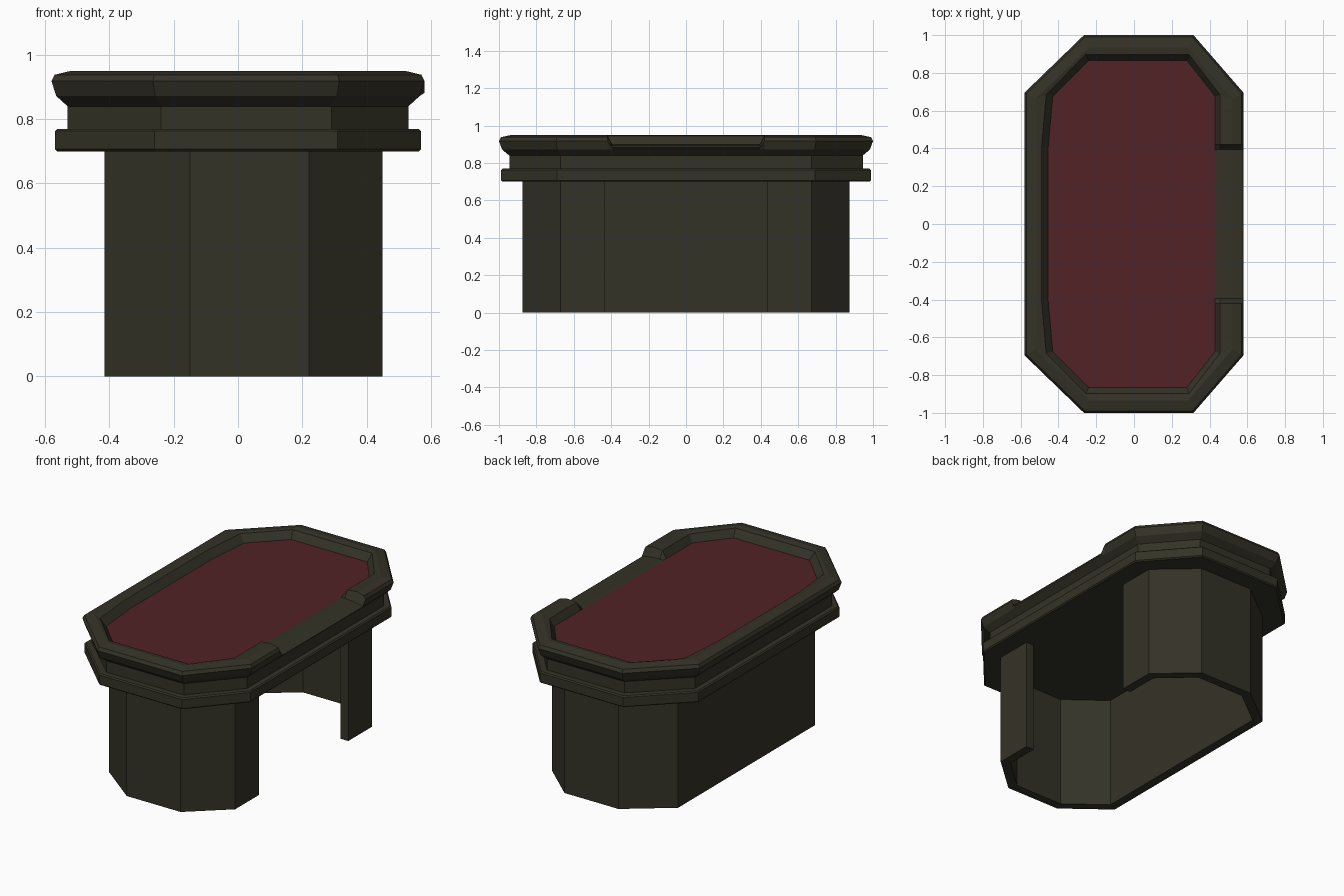
import bpy, bmesh

if "Cube" in bpy.data.objects:
    bpy.data.objects.remove(bpy.data.objects["Cube"])


def material(name, rgb):
    m = bpy.data.materials.new(name)
    m.diffuse_color = (*rgb, 1)
    m.use_nodes = True
    m.node_tree.nodes["Principled BSDF"].inputs["Base Color"].default_value = m.diffuse_color
    return m


WOOD = material("dark olive wood", (0.034, 0.032, 0.020))
FELT = material("dark red felt", (0.085, 0.0165, 0.019))


def loft(name, rings, mat, wrap=False, caps=True):
    """Skin a list of closed rings; cap the ends or wrap round to the start."""
    bm = bmesh.new()
    vs = [[bm.verts.new(p) for p in r] for r in rings]
    n = len(rings[0])
    pairs = list(zip(vs, vs[1:])) + ([(vs[-1], vs[0])] if wrap else [])
    for a, b in pairs:
        for i in range(n):
            j = (i + 1) % n
            bm.faces.new((a[i], a[j], b[j], b[i]))
    if caps and not wrap:
        bm.faces.new(vs[0])
        bm.faces.new(vs[-1])
    bmesh.ops.recalc_face_normals(bm, faces=bm.faces)
    me = bpy.data.meshes.new(name)
    bm.to_mesh(me)
    bm.free()
    me.materials.append(mat)
    ob = bpy.data.objects.new(name, me)
    bpy.context.collection.objects.link(ob)
    return ob


def ring(z, left, right, hy, xl, xr, yc, bow=0.0, dip=None):
    """Long octagon; bow pushes out the left middle, dip lowers the right middle."""
    zd = z if dip is None else min(z, dip)
    half = [(-left - bow, 0.40, z), (-left, yc, z), (xl, hy, z), (xr, hy, z),
            (right, yc, z), (right, 0.42, z), (right, 0.395, zd)]
    return half + [(x, -y, h) for x, y, h in reversed(half)]


def outer(z, o, dip=None):
    """Octagon grown by o from the neck outline."""
    return ring(z, 0.53 + o, 0.53 + o, 0.945 + 1.1 * o,
                -0.24 - 0.5 * o, 0.29 + 0.5 * o, 0.67 + 0.5 * o, 0, dip)


# Hollow base wall with the opening on the right side
wall_out = [(0.45, -0.437), (0.45, -0.67), (0.22, -0.875), (-0.15, -0.875), (-0.415, -0.67)]
wall_in = [(0.395, -0.437), (0.395, -0.645), (0.20, -0.82), (-0.13, -0.82), (-0.36, -0.643)]
sections = [[(ox, oy, 0), (ix, iy, 0), (ix, iy, 0.705), (ox, oy, 0.705)]
            for (ox, oy), (ix, iy) in zip(wall_out, wall_in)]
sections += [[(x, -y, z) for x, y, z in s] for s in reversed(sections)]
loft("base_wall", sections, WOOD)

# Ledge with softened edges, and the neck above it
loft("ledge", [outer(0.70, 0.032), outer(0.707, 0.039),
               outer(0.763, 0.039), outer(0.77, 0.032)], WOOD)
loft("neck", [outer(0.765, 0), outer(0.845, 0)], WOOD)

# Padded rim, lowered along the middle of the right side
felt_edge = (0.43, 0.43, 0.865, -0.24, 0.28, 0.675, 0.025)
loft("rim", [
    outer(0.84, 0.0), outer(0.872, 0.035), outer(0.918, 0.05, 0.882),
    outer(0.938, 0.04, 0.888), outer(0.95, -0.01, 0.896),
    ring(0.945, 0.465, 0.455, 0.898, -0.255, 0.29, 0.685, 0.025, 0.901),
    ring(0.90, *felt_edge), ring(0.84, *felt_edge)], WOOD, wrap=True)

# Felt playing surface
loft("felt_top", [ring(0.892, *felt_edge), ring(0.90, *felt_edge)], FELT)
